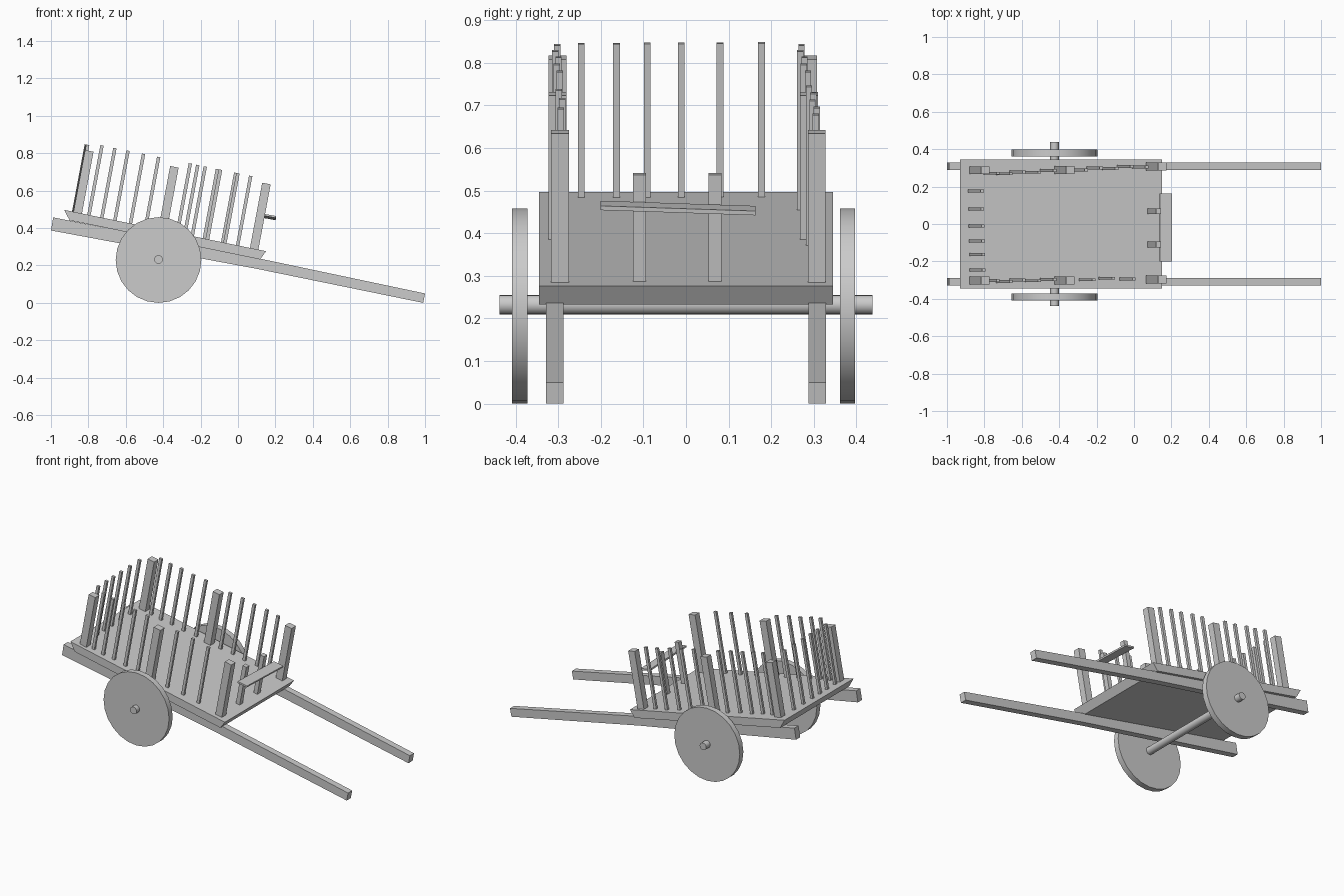
import bpy, bmesh, math
from mathutils import Vector, Matrix

if "Cube" in bpy.data.objects:
    bpy.data.objects.remove(bpy.data.objects["Cube"])

def finish(name, bm):
    bmesh.ops.recalc_face_normals(bm, faces=bm.faces)
    me = bpy.data.meshes.new(name)
    bm.to_mesh(me)
    bm.free()
    ob = bpy.data.objects.new(name, me)
    bpy.context.collection.objects.link(ob)
    return ob

def prism(name, profile, y0, y1):
    """Extrude an x-z profile along y."""
    bm = bmesh.new()
    a = [bm.verts.new((x, y0, z)) for x, z in profile]
    b = [bm.verts.new((x, y1, z)) for x, z in profile]
    n = len(a)
    bm.faces.new(a)
    bm.faces.new(b[::-1])
    for i in range(n):
        bm.faces.new((a[i], b[i], b[(i + 1) % n], a[(i + 1) % n]))
    return finish(name, bm)

def beam(name, base, top, wx, wy):
    """Rectangular stick leaning in the x-z plane."""
    base, top = Vector(base), Vector(top)
    d = top - base
    bm = bmesh.new()
    bmesh.ops.create_cube(bm, size=1)
    lean = Matrix.Rotation(math.atan2(d.x, d.z), 4, 'Y')
    bm.transform(Matrix.Translation((base + top) / 2) @ lean
                 @ Matrix.Diagonal((wx, wy, d.length, 1)))
    return finish(name, bm)

def disc(name, x, y, z, r, depth, sides):
    bm = bmesh.new()
    bmesh.ops.create_cone(bm, cap_ends=True, segments=sides,
                          radius1=r, radius2=r, depth=depth)
    bm.transform(Matrix.Translation((x, y, z)) @ Matrix.Rotation(math.pi / 2, 4, 'X'))
    ob = finish(name, bm)
    for p in ob.data.polygons:
        p.use_smooth = len(p.vertices) == 4
    for e in ob.data.edges:                       # keep the rims sharp
        v = [ob.data.vertices[i].co.y for i in e.vertices]
        e.use_edge_sharp = abs(v[0] - v[1]) < depth / 2
    return ob

def bed_z(x):
    return 0.497 - 0.205 * (x + 0.93)

def stake(name, top_x, y, height, wx, wy):
    """Stick standing on the sloping bed, square to it."""
    x = top_x - 0.19 * height
    beam(name, (x, y, bed_z(x) - 0.004), (top_x, y, bed_z(x) + height), wx, wy)

# sloping bed with undercut ends
prism("bed", [(-0.93, 0.497), (0.15, 0.276), (0.118, 0.232), (-0.90, 0.441)], -0.345, 0.345)

# long tapering shafts
shaft = [(-0.988, 0.457), (0.1, 0.240), (1.0, 0.05), (0.99, 0.0), (0.1, 0.182), (-1.0, 0.387)]
prism("shaft_right", shaft, -0.329, -0.288)
prism("shaft_left", shaft, 0.288, 0.329)

# wheels and axle
disc("wheel_right", -0.425, -0.39, 0.229, 0.229, 0.036, 24)
disc("wheel_left", -0.425, 0.379, 0.229, 0.229, 0.036, 24)
disc("axle", -0.425, 0, 0.232, 0.023, 0.876, 16)

# heavy posts along both sides
for side, ys in (("right", (-0.302, -0.302, -0.296)), ("left", (0.287, 0.289, 0.307))):
    for part, x, h, y in zip(("back", "middle", "front"), (-0.795, -0.34, 0.152),
                             (0.33, 0.338, 0.349), ys):
        stake(f"{part}_post_{side}", x, y, h, 0.046, 0.042)

# thin side slats
back_xs = [-0.727, -0.658, -0.588, -0.505, -0.424]
rows = {"right": back_xs + [-0.215, -0.11, 0.0],
        "left": back_xs + [-0.255, -0.175, -0.093, -0.012, 0.068]}
for side, xs in rows.items():
    for i, x in enumerate(xs):
        t = (x + 0.73) / 0.8
        y = 0.268 + 0.04 * t if side == "left" else -0.305 + 0.015 * t
        y += 0.003 * (-1) ** i
        stake(f"side_slat_{side}_{i + 1}", x, y, 0.372, 0.018, 0.015)

# tail slats
for i, y in enumerate((-0.246, -0.163, -0.091, -0.011, 0.08, 0.177)):
    stake(f"tail_slat_{i + 1}", -0.803 - 0.02 * (y + 0.246), y, 0.36, 0.017, 0.016)

# short front stakes with a narrow plank on their front
for i, y in enumerate((-0.109, 0.068)):
    stake(f"front_stake_{i + 1}", 0.132, y, 0.25, 0.027, 0.031)
plank = prism("front_plank", [(0.138, 0.472), (0.203, 0.460), (0.201, 0.450), (0.136, 0.462)],
              -0.201, 0.163)
for v in plank.data.vertices:                     # slight sag to one end
    v.co.z -= 0.012 * (v.co.y + 0.2) / 0.36 - 0.004
